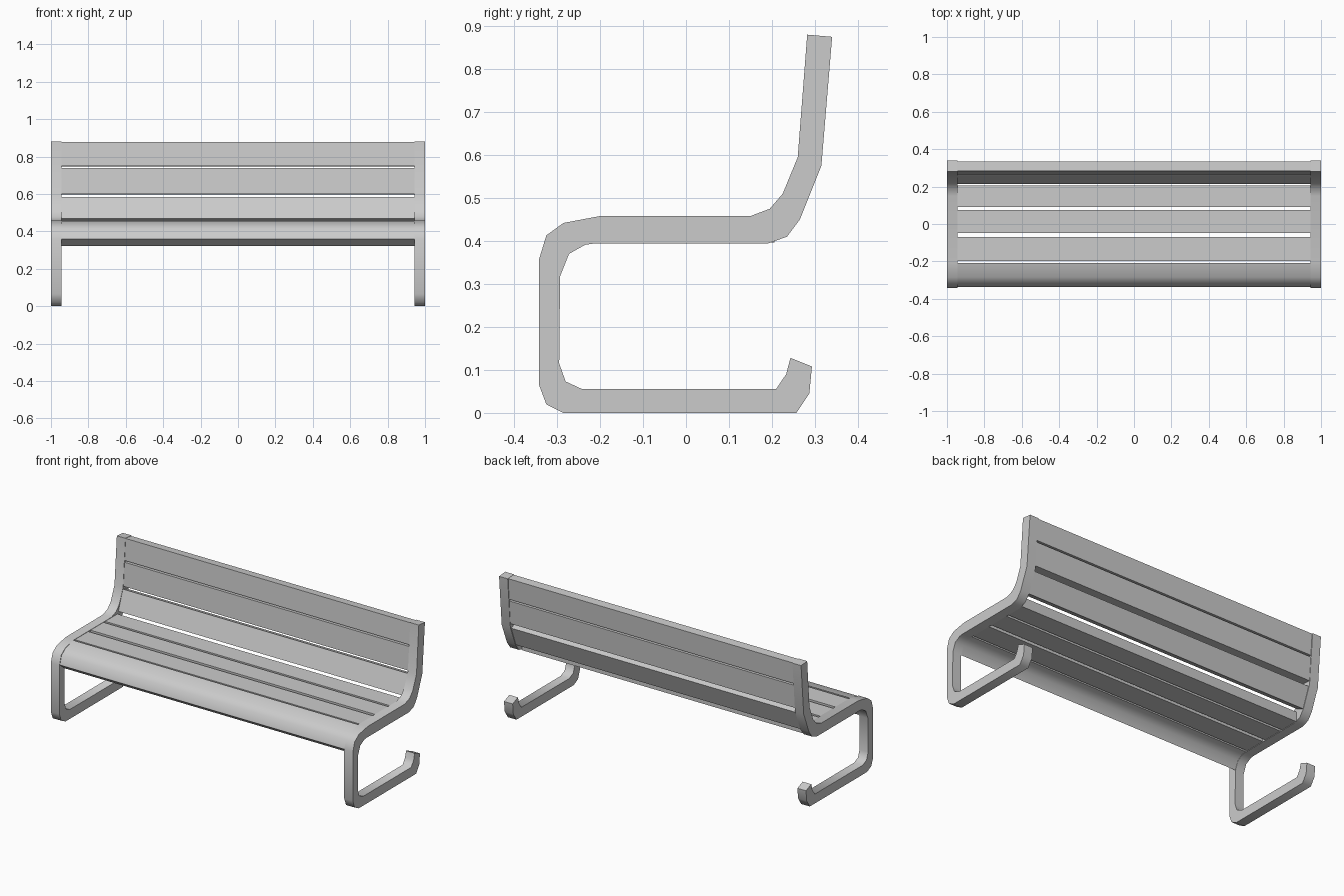
import bpy
import bmesh
import math

cube = bpy.data.objects.get("Cube")
if cube:
    bpy.data.objects.remove(cube, do_unlink=True)

grey = bpy.data.materials.new("plain grey")
grey.use_nodes = True
colour = (0.6, 0.6, 0.6, 1)
grey.diffuse_color = colour
grey.node_tree.nodes["Principled BSDF"].inputs["Base Color"].default_value = colour

FRAME_IN, FRAME_OUT = 0.943, 1.0


def sweep(name, pairs, x0, x1):
    """Solid band whose side profile is a run of (y, z, y, z) edge pairs."""
    bm = bmesh.new()
    rings = []
    for ya, za, yb, zb in pairs:
        corners = [(x0, ya, za), (x1, ya, za), (x1, yb, zb), (x0, yb, zb)]
        rings.append([bm.verts.new(c) for c in corners])
    for a, b in zip(rings, rings[1:]):
        for i in range(4):
            j = (i + 1) % 4
            bm.faces.new((a[i], a[j], b[j], b[i]))
    bm.faces.new(rings[0])
    bm.faces.new(rings[-1])
    bmesh.ops.recalc_face_normals(bm, faces=bm.faces)
    mesh = bpy.data.meshes.new(name)
    bm.to_mesh(mesh)
    bm.free()
    mesh.materials.append(grey)
    obj = bpy.data.objects.new(name, mesh)
    bpy.context.collection.objects.link(obj)
    bpy.ops.object.select_all(action="DESELECT")
    obj.select_set(True)
    bpy.context.view_layer.objects.active = obj
    bpy.ops.object.shade_smooth_by_angle(angle=math.radians(60))
    return obj


# Side frames: one bent bar from the top of the back to the upturned foot
bar = [
    (0.282, 0.88, 0.34, 0.875),
    (0.26, 0.595, 0.315, 0.575),
    (0.225, 0.51, 0.265, 0.45),
    (0.195, 0.475, 0.235, 0.41),
    (0.15, 0.458, 0.19, 0.394),
    (-0.20, 0.458, -0.215, 0.394),
    (-0.285, 0.442, -0.235, 0.391),
    (-0.325, 0.413, -0.272, 0.37),
    (-0.342, 0.357, -0.293, 0.318),
    (-0.342, 0.065, -0.295, 0.115),
    (-0.325, 0.02, -0.28, 0.073),
    (-0.285, 0, -0.243, 0.056),
    (0.257, 0, 0.21, 0.056),
    (0.287, 0.045, 0.233, 0.09),
    (0.293, 0.108, 0.243, 0.128),
]
sweep("left_frame", bar, FRAME_IN, FRAME_OUT)
sweep("right_frame", bar, -FRAME_OUT, -FRAME_IN)

# Flat seat slats
for name, front, back in (("rear", 0.09, 0.206), ("middle", -0.048, 0.075),
                          ("forward", -0.197, -0.069)):
    sweep(name + "_seat_slat",
          [(back, 0.456, back, 0.397), (front, 0.456, front, 0.397)],
          -FRAME_IN, FRAME_IN)

# Curved slat rolling over the front edge
sweep("front_curved_slat", [
    (-0.208, 0.456, -0.208, 0.397),
    (-0.284, 0.439, -0.237, 0.392),
    (-0.322, 0.41, -0.273, 0.371),
    (-0.338, 0.358, -0.294, 0.322),
], -FRAME_IN, FRAME_IN)

# Backrest slats
sweep("lower_back_slat", [(0.258, 0.585, 0.307, 0.567),
                          (0.215, 0.468, 0.262, 0.45)], -FRAME_IN, FRAME_IN)
sweep("middle_back_slat", [(0.273, 0.74, 0.325, 0.737),
                           (0.263, 0.6, 0.315, 0.597)], -FRAME_IN, FRAME_IN)
sweep("upper_back_slat", [(0.284, 0.878, 0.335, 0.874),
                          (0.274, 0.75, 0.326, 0.747)], -FRAME_IN, FRAME_IN)
